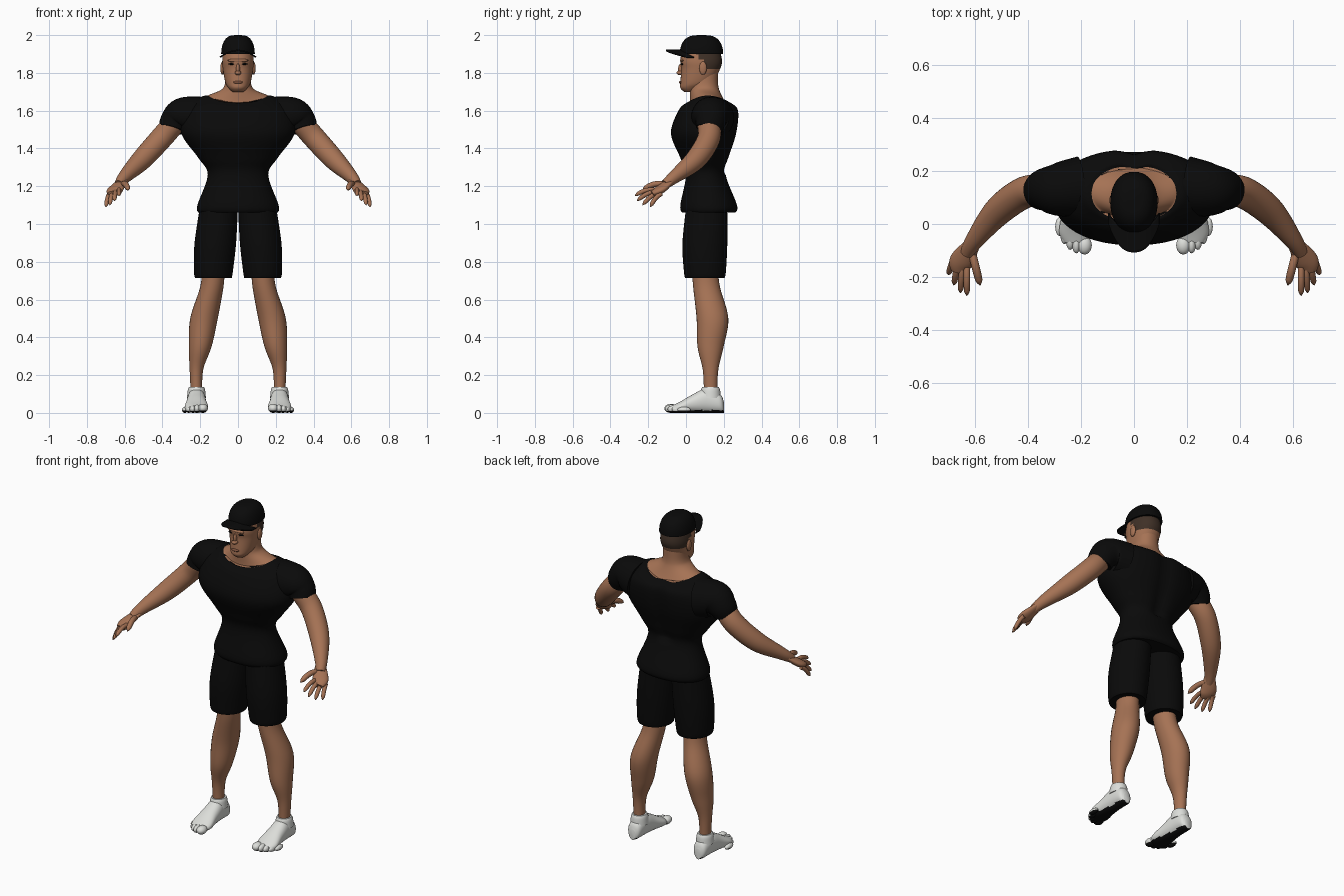
import bpy, bmesh, math
from mathutils import Vector

default_cube = bpy.data.objects.get("Cube")
if default_cube:
    bpy.data.objects.remove(default_cube, do_unlink=True)


def material(name, red, green, blue):
    mat = bpy.data.materials.new(name)
    mat.use_nodes = True
    colour = (red, green, blue, 1)
    mat.diffuse_color = colour
    shader = mat.node_tree.nodes["Principled BSDF"]
    shader.inputs["Base Color"].default_value = colour
    shader.inputs["Roughness"].default_value = .8
    return mat


SKIN = material("skin", .38, .17, .09)
LIP = material("lip brown", .22, .09, .05)
HAIR = material("short hair brown", .05, .03, .02)
CLOTH = material("black cloth", .003, .003, .003)
WHITE = material("shoe white", .72, .73, .7)
SOLE = material("sole black", .004, .004, .004)
X, Y, Z = Vector((1, 0, 0)), Vector((0, 1, 0)), Vector((0, 0, 1))
SIDES = {"left": 1, "right": -1}


def finish(name, bm, mat, side=1):
    """Turn a bmesh into a smooth object, flipped in x for the right side."""
    for vert in bm.verts:
        vert.co.x *= side
    bmesh.ops.recalc_face_normals(bm, faces=bm.faces)
    mesh = bpy.data.meshes.new(name)
    bm.to_mesh(mesh)
    bm.free()
    mesh.materials.append(mat)
    mesh.shade_smooth()
    mesh.set_sharp_from_angle(angle=math.radians(50))
    part = bpy.data.objects.new(name, mesh)
    bpy.context.collection.objects.link(part)
    return part


def smooth_rows(rows, steps=6):
    """Catmull-Rom interpolation of section rows."""
    padded = [rows[0], *rows, rows[-1]]
    result = []
    for before, start, end, after in zip(padded, padded[1:], padded[2:], padded[3:]):
        for step in range(steps):
            t = step / steps
            row = []
            for p, q, r, s in zip(before, start, end, after):
                curve = 2*p - 5*q + 4*r - s
                row.append(q + t / 2 * (r - p + t * (curve + t * (3*(q - r) + s - p))))
            result.append(row)
    return result + [list(rows[-1])]


def loft(name, mat, rows, frame="flat", side=1, segments=40, power=.92):
    """Skin over sections: centre, two radii, and a dip at front and back."""
    rows = smooth_rows(rows)
    centres = [Vector(row[:3]) for row in rows]
    bm = bmesh.new()
    rings = []
    for i, (centre, row) in enumerate(zip(centres, rows)):
        wide, deep, dip = row[3:]
        u, v = X, Y
        if frame == "upright":
            v = Z
        elif frame == "along":
            ahead = centres[min(i + 1, len(rows) - 1)] - centres[max(i - 1, 0)]
            u = ahead.cross(Z).normalized()
            v = u.cross(ahead).normalized()
        ring = []
        for k in range(segments):
            angle = math.tau * k / segments
            c, s = math.cos(angle), math.sin(angle)
            across = u * wide * math.copysign(abs(c) ** power, c)
            through = v * deep * math.copysign(abs(s) ** power, s)
            ring.append(bm.verts.new(centre + across + through - Z * dip * s * s))
        rings.append(ring)
    for low, high in zip(rings, rings[1:]):
        for k in range(segments):
            bm.faces.new((low[k - 1], low[k], high[k], high[k - 1]))
    bm.faces.new(rings[0])
    bm.faces.new(rings[-1])
    return finish(name, bm, mat, side)


def span(z, half, front, back, dip=0):
    """Central section from its half width and its front and back edges."""
    return 0, (front + back) / 2, z, half, (back - front) / 2, dip


def limb(name, mat, points, side, frame="along", depth=1, segments=28):
    """Limb through points that carry a radius; depth scales one axis."""
    rows = [(*point, radius, radius * depth, 0) for *point, radius in points]
    return loft(name, mat, rows, frame, side, segments, power=1)


def ball(name, mat, place, size, side=1):
    bm = bmesh.new()
    bmesh.ops.create_uvsphere(bm, u_segments=20, v_segments=12, radius=1)
    for vert in bm.verts:
        vert.co = Vector(place) + vert.co * Vector(size)
    return finish(name, bm, mat, side)


def repaint(part, mat, rule):
    """Give a second colour to the faces whose centre meets the rule."""
    part.data.materials.append(mat)
    for face in part.data.polygons:
        if rule(face.center):
            face.material_index = 1


# Shirt body, with a shallow groove down the back
hem = span(z=1.06, half=.21, front=-.02, back=.26)
hips = span(z=1.1, half=.215, front=-.03, back=.27)
waist = span(z=1.26, half=.16, front=0, back=.21)
ribs = span(z=1.35, half=.21, front=-.03, back=.23)
chest = span(z=1.48, half=.3, front=-.08, back=.27)
shoulders = span(z=1.6, half=.28, front=-.04, back=.28)
collar = span(z=1.67, half=.2, front=0, back=.24, dip=.03)
neckline = span(z=1.68, half=.16, front=.01, back=.22, dip=.045)
shirt = loft("shirt_body", CLOTH,
             [hem, hips, waist, ribs, chest, shoulders, collar, neckline], segments=56)
for vert in shirt.data.vertices:
    if vert.co.y > .15 and vert.co.z > waist[2]:
        vert.co.y -= .02 * math.exp(-(vert.co.x / .04) ** 2)

# Neck and upper chest inside the collar
chest_skin = span(z=1.685, half=.15, front=.02, back=.21, dip=.045)
neck_base = span(z=1.71, half=.09, front=.02, back=.18, dip=.01)
neck_middle = span(z=1.74, half=.07, front=.02, back=.17)
neck_top = span(z=1.8, half=.065, front=.03, back=.17)
loft("neck", SKIN, [neckline, chest_skin, neck_base, neck_middle, neck_top])

# Head, with cropped hair on the back and sides
chin = span(z=1.7, half=.03, front=-.01, back=.05)
jaw = span(z=1.72, half=.05, front=-.03, back=.09)
mouth = span(z=1.75, half=.067, front=-.03, back=.14)
cheeks = span(z=1.82, half=.08, front=-.025, back=.18)
brow = span(z=1.87, half=.083, front=-.03, back=.19)
crown = span(z=1.95, half=.07, front=-.01, back=.17)
head = loft("head", SKIN, [chin, jaw, mouth, cheeks, brow, crown], segments=56)
repaint(head, HAIR, lambda c: c.z > cheeks[2] and c.y > (.06 if c.z > brow[2] else .1))

# Face
ball("nose_tip", SKIN, (0, -.03, 1.8), (.017, .02, .012))
ball("nose_bridge", SKIN, (0, -.025, 1.82), (.01, .017, .03))
ball("brow_ridge", SKIN, (0, -.02, 1.866), (.055, .013, .01))
ball("lips", LIP, (0, -.027, 1.75), (.025, .01, .008))
for word, side in SIDES.items():
    ball(word + "_eye", CLOTH, (.033, -.02, 1.847), (.017, .008, .005), side)
    ball(word + "_ear", SKIN, (.083, .09, 1.825), (.01, .02, .035), side)

# Cap crown as a squared dome
dome = []
for step in range(9):
    angle = step / 8 * math.radians(89)
    shrink = math.cos(angle) ** .6
    dome.append((0, .082, 1.9 + .1 * math.sin(angle), .089 * shrink, .115 * shrink, 0))
loft("cap_crown", CLOTH, dome)

# Curved cap brim, from the edge of the crown out to a rounded tip
bm = bmesh.new()
bmesh.ops.create_grid(bm, x_segments=20, y_segments=8, size=1)
for vert in bm.verts:
    across, out = vert.co.x, (vert.co.y + 1) / 2
    root = .09 - .11 * math.sqrt(1 - (.9 * across) ** 2)
    tip = -.107 + .11 * abs(across) ** 2.5
    vert.co = (.093 * across, root + (tip - root) * out, 1.915 - .036 * across ** 2)
brim = finish("cap_brim", bm, CLOTH)
brim.modifiers.new("thickness", "SOLIDIFY").thickness = .008


def finger(name, base, tip, radius, side):
    """Slightly arched finger with a rounded end."""
    points = []
    for step in range(9):
        t = step / 8
        place = base.lerp(tip, t) + Z * radius * math.sin(math.pi * t)
        points.append((*place, radius * math.sqrt(1.02 - t ** 8)))
    limb(name, SKIN, points, side, segments=14)


def shoe_section(y, half, height):
    return .22, y, height / 2, half, height / 2, 0


FINGERS = ("index", "middle", "ring", "little")
index_base, index_tip = Vector((.63, -.16, 1.18)), Vector((.63, -.27, 1.15))
little_base, little_tip = Vector((.68, -.13, 1.16)), Vector((.7, -.19, 1.09))

for word, side in SIDES.items():
    # Sleeve over the shoulder
    limb(word + "_sleeve", CLOTH, [
        (.2, .14, 1.56, .115), (.29, .13, 1.57, .1),
        (.335, .13, 1.54, .08), (.35, .12, 1.5, .07)], side)

    # Arm, palm and fingers
    limb(word + "_arm", SKIN, [
        (.34, .12, 1.53, .06), (.41, .12, 1.45, .06), (.51, .05, 1.34, .055),
        (.6, -.06, 1.25, .035), (.63, -.11, 1.21, .025)], side)
    limb(word + "_palm", SKIN, [
        (.61, -.08, 1.23, .03), (.65, -.14, 1.18, .045), (.66, -.18, 1.16, .03)],
        side, depth=.5)
    for i, label in enumerate(FINGERS):
        t = i / 3
        base = index_base.lerp(little_base, t)
        tip = index_tip.lerp(little_tip, t)
        tip += (tip - base) * .2 * math.sin(math.pi * t)
        finger(f"{word}_{label}_finger", base, tip, .012, side)
    finger(word + "_thumb", Vector((.61, -.11, 1.21)), Vector((.58, -.23, 1.18)), .015, side)

    # Shorts
    limb(word + "_shorts_leg", CLOTH, [
        (.13, .1, .715, .097), (.13, .1, .75, .103), (.12, .1, .9, .11),
        (.1, .11, 1.1, .1)], side, "flat", depth=1.08, segments=40)

    # Lower leg
    limb(word + "_leg", SKIN, [
        (.13, .1, .75, .06), (.14, .11, .66, .062), (.18, .14, .5, .073),
        (.2, .13, .35, .06), (.22, .13, .23, .036), (.22, .13, .1, .03)],
        side, "flat", depth=1.15)

    # Shoe with a dark sole, an ankle collar and separate toes
    heel_end = shoe_section(y=.2, half=.02, height=.06)
    heel = shoe_section(y=.18, half=.04, height=.1)
    ankle = shoe_section(y=.11, half=.047, height=.13)
    instep = shoe_section(y=.04, half=.053, height=.1)
    ball_of_foot = shoe_section(y=-.03, half=.062, height=.06)
    toe_root = shoe_section(y=-.07, half=.045, height=.04)
    shoe = loft(word + "_shoe", WHITE,
                [heel_end, heel, ankle, instep, ball_of_foot, toe_root], "upright", side)
    repaint(shoe, SOLE, lambda c: c.z < .014)
    limb(word + "_shoe_collar", WHITE, [
        (.22, .13, .08, .05), (.22, .13, .12, .046), (.22, .13, .137, .04)],
        side, "flat", depth=1.1)
    for i in range(5):
        t = i / 4
        wide = .016 if i else .027
        tall = .024 - .008 * t
        place = (.186 + .095 * t ** .8, -.08 + .07 * t * t, tall)
        toe = ball(f"{word}_shoe_toe_{i + 1}", WHITE, place, (wide, .035, tall), side)
        repaint(toe, SOLE, lambda c: c.z < .01)
